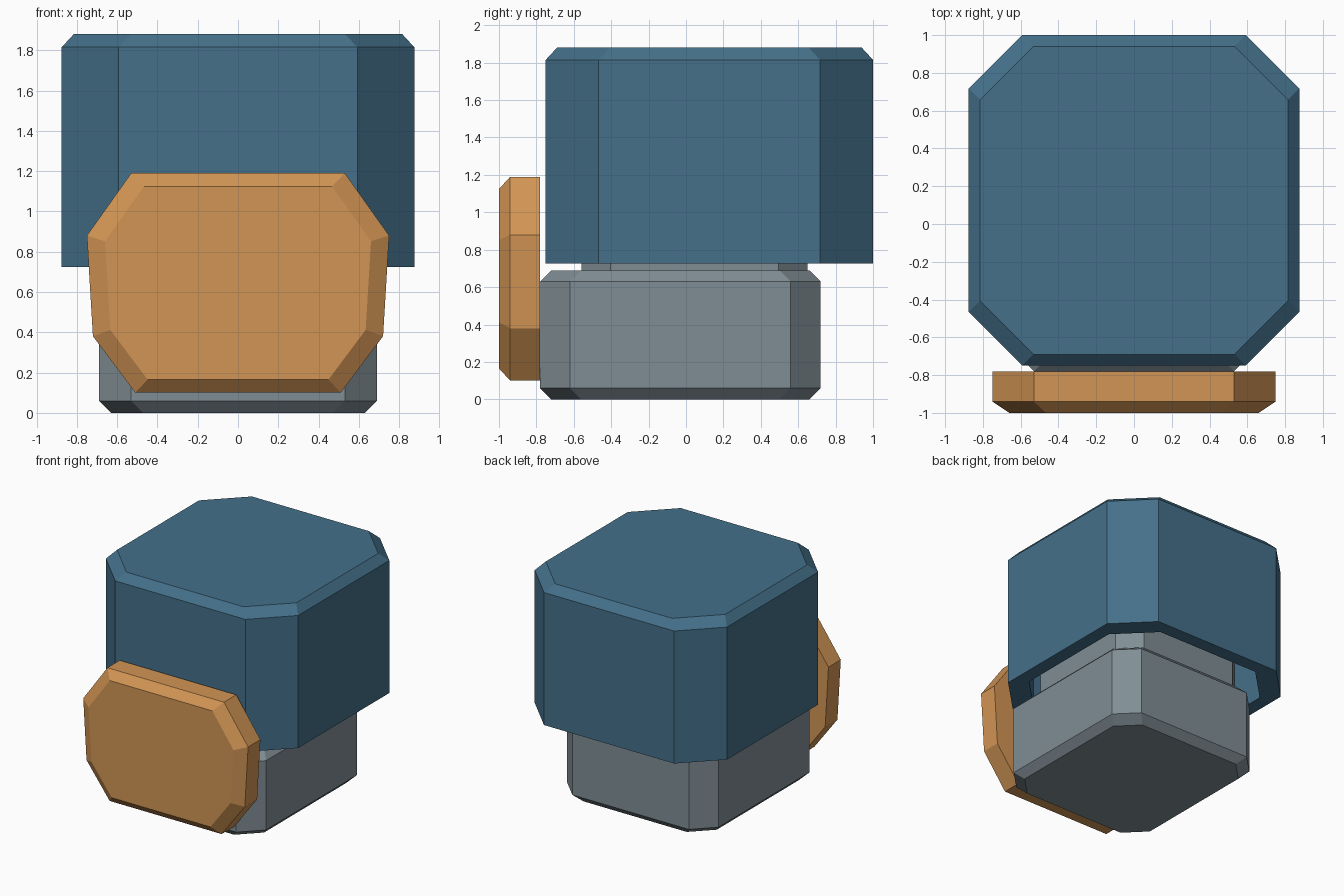
import bpy

if "Cube" in bpy.data.objects:
    bpy.data.objects.remove(bpy.data.objects["Cube"], do_unlink=True)


def material(name, rgb):
    mat = bpy.data.materials.new(name)
    mat.use_nodes = True
    colour = (*rgb, 1.0)
    mat.diffuse_color = colour
    mat.node_tree.nodes["Principled BSDF"].inputs["Base Color"].default_value = colour
    return mat


blue = material("slate blue", (0.058, 0.162, 0.254))
grey = material("cool grey", (0.216, 0.270, 0.301))
orange = material("warm tan", (0.645, 0.301, 0.089))


def octagon(half_x, y0, y1, cut, z, inset=0.0):
    """Rectangle with cut corners, counter-clockwise from above."""
    x, a, b = half_x - inset, y0 + inset, y1 - inset
    return [(-x + cut, a, z), (x - cut, a, z), (x, a + cut, z), (x, b - cut, z),
            (x - cut, b, z), (-x + cut, b, z), (-x, b - cut, z), (-x, a + cut, z)]


def loft(name, rings, mat):
    """Skin a stack of equal rings and cap both ends."""
    n = len(rings[0])
    verts = [v for ring in rings for v in ring]
    faces = [tuple(reversed(range(n))),
             tuple(range(len(verts) - n, len(verts)))]
    for r in range(len(rings) - 1):
        for i in range(n):
            j = (i + 1) % n
            faces.append((r * n + i, r * n + j, (r + 1) * n + j, (r + 1) * n + i))
    mesh = bpy.data.meshes.new(name)
    mesh.from_pydata(verts, [], faces)
    mesh.materials.append(mat)
    obj = bpy.data.objects.new(name, mesh)
    bpy.context.collection.objects.link(obj)
    return obj


# Base block, bevelled at top and bottom
BEVEL = 0.06
base = (0.69, -0.78, 0.72, 0.16)
loft("base", [octagon(*base, z, i) for z, i in
              ((0, BEVEL), (BEVEL, 0), (0.63, 0), (0.69, BEVEL))], grey)

# Neck rising into the hood
neck = (0.60, -0.56, 0.65, 0.155)
loft("neck", [octagon(*neck, z) for z in (0.68, 1.30)], grey)

# Hollow hood: inner ceiling, inner wall, rim, outer wall, bevelled top
WALL = 0.115
hood = (0.875, -0.75, 1.0, 0.283)
loft("hood", [octagon(*hood, z, i) for z, i in
              ((1.76, WALL), (0.725, WALL), (0.725, 0), (1.815, 0), (1.88, BEVEL))], blue)

# Front plate with a bevelled face
half = [(0.51, 0.10), (0.72, 0.38), (0.75, 0.88), (0.53, 1.19)]
outline = half + [(-x, z) for x, z in reversed(half)]
MID = 0.645


def plate_ring(y, scale):
    return [(x * scale, y, MID + (z - MID) * scale) for x, z in outline]


loft("front_plate", [plate_ring(y, s) for y, s in
                     ((-0.78, 1), (-0.94, 1), (-1.0, 0.88))], orange)
